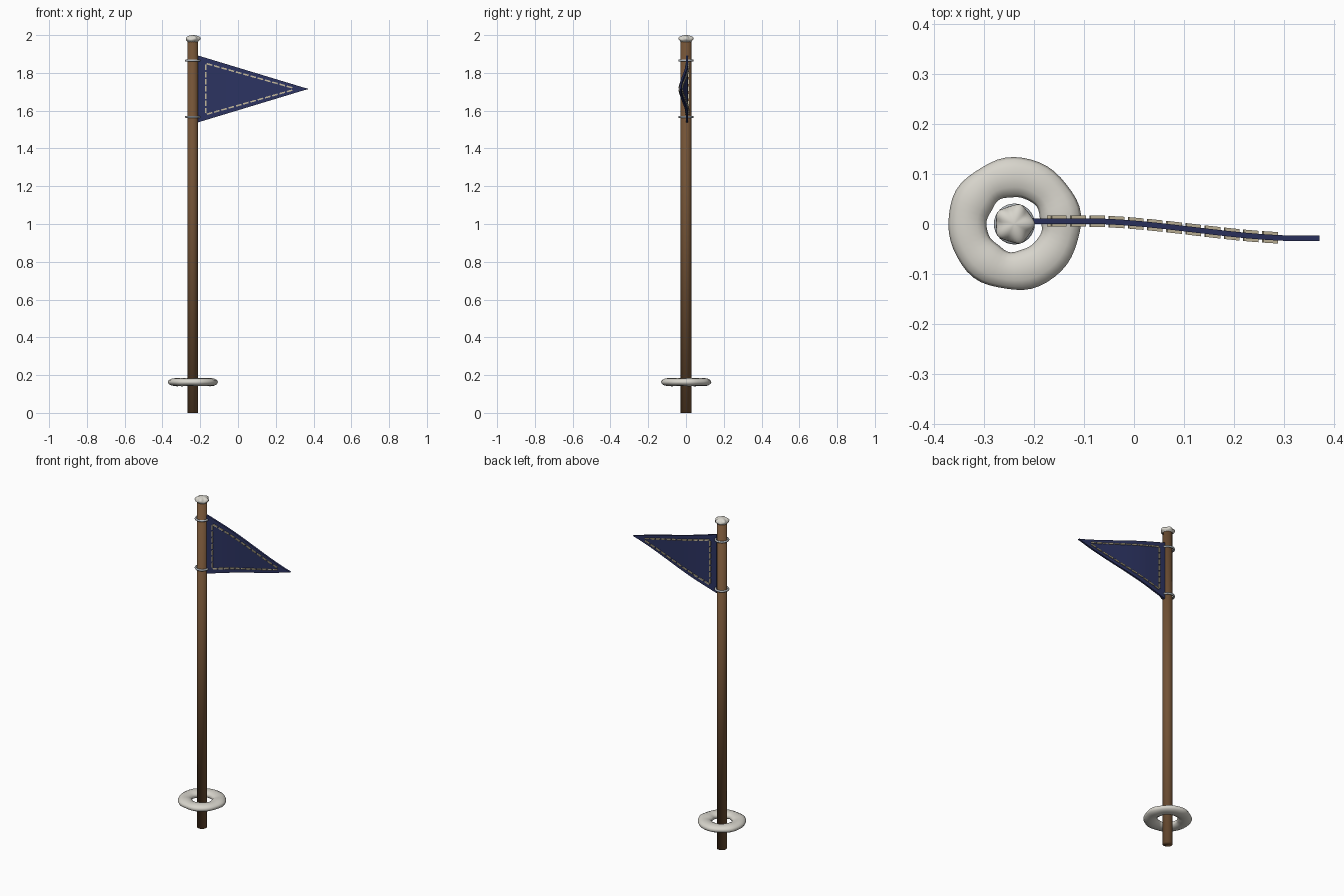
import bpy, bmesh, math
from mathutils import Vector

if "Cube" in bpy.data.objects:
    bpy.data.objects.remove(bpy.data.objects["Cube"])

PX = -0.24  # pole axis


def mat(name, col):
    m = bpy.data.materials.new(name)
    m.diffuse_color = (*col, 1)
    m.use_nodes = True
    m.node_tree.nodes["Principled BSDF"].inputs["Base Color"].default_value = m.diffuse_color
    return m


wood = mat("brown wood", (0.17, 0.085, 0.036))
navy = mat("navy cloth", (0.025, 0.033, 0.12))
thread = mat("cream thread", (0.55, 0.48, 0.33))
metal = mat("grey metal", (0.42, 0.45, 0.48))
white = mat("off white", (0.68, 0.66, 0.60))


def finish(name, bm, material, smooth=True):
    bmesh.ops.recalc_face_normals(bm, faces=bm.faces)
    me = bpy.data.meshes.new(name)
    bm.to_mesh(me)
    bm.free()
    for p in me.polygons:
        p.use_smooth = smooth
    me.materials.append(material)
    ob = bpy.data.objects.new(name, me)
    bpy.context.collection.objects.link(ob)
    return ob


def torus(name, z, major, rx, rz, material, n=48, k=12, lump=0.0):
    bm = bmesh.new()
    rings = []
    for i in range(n):
        a = 2 * math.pi * i / n
        s = 1 + lump * (math.sin(5 * a + 0.6) + 0.6 * math.sin(8 * a))
        ring = []
        for j in range(k):
            b = 2 * math.pi * j / k
            r = major + rx * s * math.cos(b)
            ring.append(bm.verts.new((PX + r * math.cos(a), r * math.sin(a),
                                      z + rz * s * math.sin(b))))
        rings.append(ring)
    for i in range(n):
        p, q = rings[i], rings[(i + 1) % n]
        for j in range(k):
            bm.faces.new((p[j], q[j], q[(j + 1) % k], p[(j + 1) % k]))
    return finish(name, bm, material)


# Pole: smooth all over, including its end rims
bm = bmesh.new()
bmesh.ops.create_cone(bm, cap_ends=True, segments=16, radius1=0.028, radius2=0.028, depth=1.97)
bmesh.ops.translate(bm, verts=bm.verts, vec=(PX, 0, 0.985))
finish("pole", bm, wood)

# Knobbly five-lobed finial
bm = bmesh.new()
bmesh.ops.create_uvsphere(bm, u_segments=40, v_segments=18, radius=1)
for v in bm.verts:
    a = math.atan2(v.co.y, v.co.x)
    up = max(0.0, v.co.z + 0.25)
    w = 1 + 0.16 * min(1, up * 1.5) * math.cos(5 * a)
    r = 0.038 * w * (1 if v.co.z > -0.2 else 0.92)
    v.co = Vector((PX + v.co.x * r, v.co.y * r, 1.978 + v.co.z * 0.022))
finish("finial", bm, white)

# Ground ring and the two flag rings
torus("base_ring", 0.163, 0.094, 0.039, 0.021, white, lump=0.04)
for label, z in (("upper", 1.865), ("lower", 1.567)):
    torus(label + "_flag_ring", z, 0.035, 0.006, 0.006, metal, n=32, k=8)


def wave(x):
    """Sideways drift of the cloth along its length."""
    t = min(1, max(0, (x + 0.10) / 0.44))
    return 0.006 - 0.035 * t * t * (3 - 2 * t)


# Pennant: columns of four vertices tapering to the tip
X0, X1, ZC, HALF = -0.212, 0.372, 1.715, 0.177
bm = bmesh.new()
cols = []
N = 28
for i in range(N + 1):
    x = X0 + (X1 - X0) * i / N
    h = max(0.001, HALF * (1 - i / N))
    y = wave(x)
    cols.append([bm.verts.new((x, y + dy, ZC + s)) for dy, s in
                 ((-0.0055, -h), (-0.0055, h), (0.0055, h), (0.0055, -h))])
for p, q in zip(cols, cols[1:]):
    for j in range(4):
        bm.faces.new((p[j], q[j], q[(j + 1) % 4], p[(j + 1) % 4]))
bm.faces.new(cols[0])
bm.faces.new(cols[-1])
flag = finish("flag", bm, navy)
bpy.context.view_layer.objects.active = flag
flag.select_set(True)
bpy.ops.object.shade_smooth_by_angle(angle=math.radians(30))

# Stitches: short dashes standing proud on both faces of the cloth
bm = bmesh.new()


def stitch_line(a, b, count):
    a, b = Vector(a), Vector(b)
    d = (b - a).normalized()
    side = Vector((-d.y, d.x)) * 0.004
    for i in range(count):
        p = a.lerp(b, (i + 0.12) / count)
        q = a.lerp(b, (i + 0.88) / count)
        for s in (-1, 1):
            corners = [p - side, q - side, q + side, p + side]
            lo, hi = [[bm.verts.new((c.x, wave(c.x) + s * o, c.y)) for c in corners]
                      for o in (0.004, 0.0115)]
            bm.faces.new(lo)
            bm.faces.new(hi)
            for j in range(4):
                k = (j + 1) % 4
                bm.faces.new((lo[j], lo[k], hi[k], hi[j]))


stitch_line((-0.17, 1.582), (-0.17, 1.848), 7)
stitch_line((-0.17, 1.850), (0.292, 1.720), 12)
stitch_line((-0.17, 1.580), (0.292, 1.710), 12)
finish("stitches", bm, thread, smooth=False)
